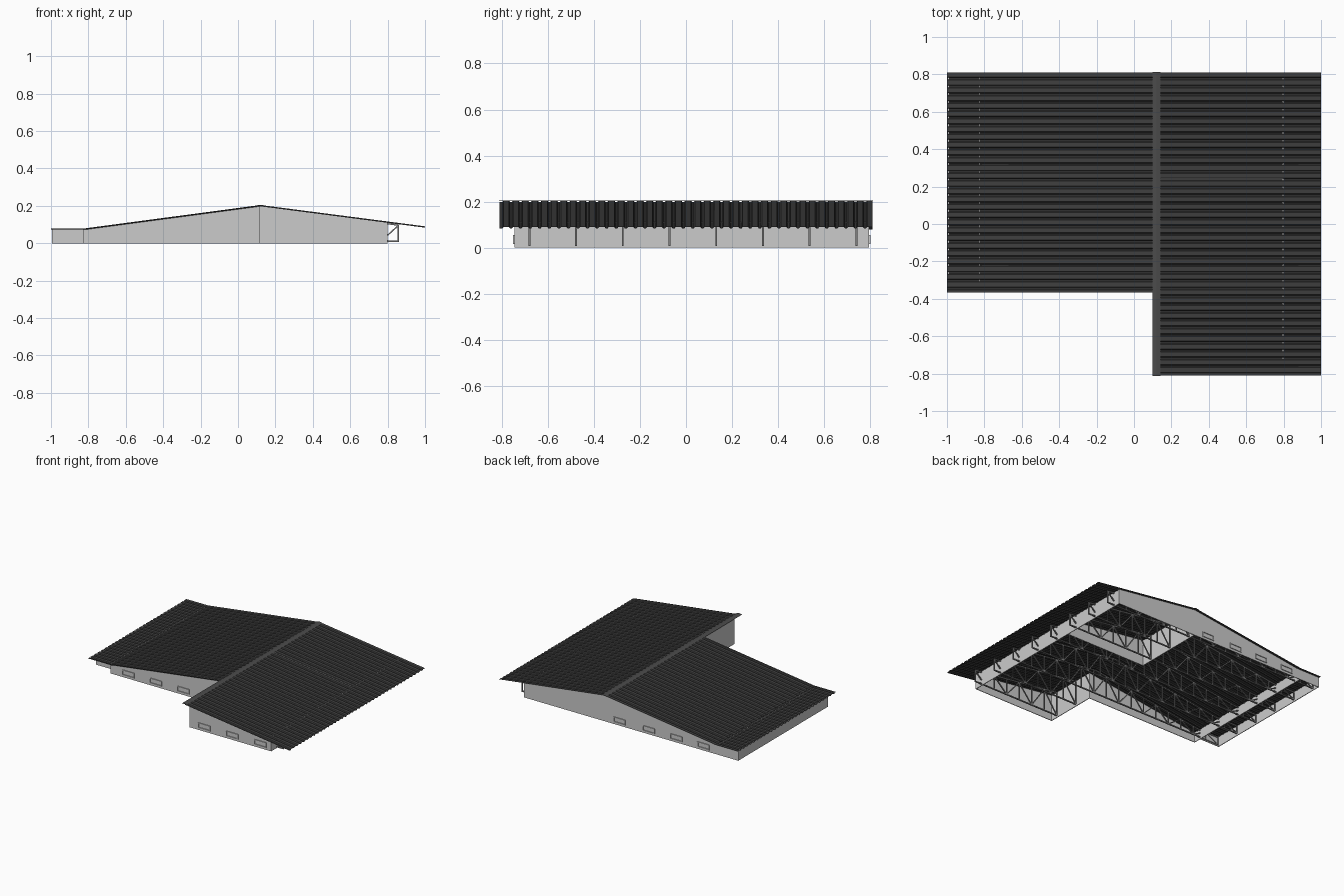
import bpy, bmesh, math
from mathutils import Vector

if "Cube" in bpy.data.objects:
    bpy.data.objects.remove(bpy.data.objects["Cube"])

RIDGE_X, RIDGE_Z = 0.12, 0.204
FOLD_X, FOLD_Z = -0.80, 0.080
EAVE_Z = 0.090


def roof_z(x):
    if x >= RIDGE_X:
        return RIDGE_Z + (x - RIDGE_X) * (EAVE_Z - RIDGE_Z) / (1 - RIDGE_X)
    if x >= FOLD_X:
        return FOLD_Z + (x - FOLD_X) * (RIDGE_Z - FOLD_Z) / (RIDGE_X - FOLD_X)
    return FOLD_Z


def material(name, c):
    m = bpy.data.materials.new(name)
    m.diffuse_color = (c, c, c, 1)
    m.use_nodes = True
    m.node_tree.nodes["Principled BSDF"].inputs["Base Color"].default_value = m.diffuse_color
    return m


dark = material("dark_sheet", 0.05)
cap_mat = material("ridge_grey", 0.07)
steel = material("steel_grey", 0.22)


def finish(name, bm, mat=None):
    bmesh.ops.recalc_face_normals(bm, faces=bm.faces[:])
    me = bpy.data.meshes.new(name)
    bm.to_mesh(me)
    bm.free()
    ob = bpy.data.objects.new(name, me)
    bpy.context.collection.objects.link(ob)
    if mat:
        me.materials.append(mat)
    return ob


def extrude_face(bm, pts, offset):
    f = bm.faces.new([bm.verts.new(p) for p in pts])
    r = bmesh.ops.extrude_face_region(bm, geom=[f])
    vs = [v for v in r["geom"] if isinstance(v, bmesh.types.BMVert)]
    bmesh.ops.translate(bm, verts=vs, vec=offset)
    bm.faces.new  # original face is kept as the back cap


# Corrugated roof sheets
PITCH, DEPTH = 1.62 / 39, 0.006


def sheet(name, x0, x1, y0, y1, lift=0.0):
    bm = bmesh.new()
    prof = []
    y, k = y1, 0
    while y > y0 + 1e-4:
        for dy, d in ((0, 0), (0.024, 0), (0.029, DEPTH), (0.0365, DEPTH)):
            if y - dy >= y0 - 1e-4:
                prof.append((y - dy, d))
        y -= PITCH
    if prof[-1][0] > y0 + 1e-4:
        prof.append((y0, prof[-1][1]))
    rows = [[bm.verts.new((x, py, roof_z(x) + lift - d)) for py, d in prof]
            for x in (x0, x1)]
    for i in range(len(prof) - 1):
        bm.faces.new((rows[0][i], rows[0][i + 1], rows[1][i + 1], rows[1][i]))
    ob = finish(name, bm, dark)
    s = ob.modifiers.new("thickness", "SOLIDIFY")
    s.thickness = 0.001
    s.offset = 0


sheet("right_roof_sheet", RIDGE_X, 1.0, -0.81, 0.81)
sheet("left_roof_sheet", FOLD_X - 0.012, RIDGE_X, -0.367, 0.81)
sheet("low_roof_sheet", -1.0, FOLD_X, -0.367, 0.81, -0.001)

# Folded ridge cap
bm = bmesh.new()
prof = [(0.098, roof_z(0.098) + 0.001), (RIDGE_X, RIDGE_Z + 0.002),
        (0.142, roof_z(0.142) + 0.001), (RIDGE_X, RIDGE_Z - 0.001)]
extrude_face(bm, [(x, -0.812, z) for x, z in prof], (0, 1.624, 0))
finish("ridge_cap", bm, cap_mat)


# Thin walls that follow the roof line
def wall(name, p0, p1, t=0.005):
    bm = bmesh.new()
    a, b = Vector((*p0, 0)), Vector((*p1, 0))
    ts = {0.0, 1.0}
    if abs(b.x - a.x) > 1e-4:
        for bx in (FOLD_X, RIDGE_X):
            u = (bx - a.x) / (b.x - a.x)
            if 0.001 < u < 0.999:
                ts.add(u)
    d = (b - a).normalized()
    n = Vector((-d.y, d.x, 0)) * t      # thickness to the left of the path
    pts = [a, b]
    for u in sorted(ts, reverse=True):
        p = a.lerp(b, u)
        pts.append(Vector((p.x, p.y, roof_z(p.x) - 0.004)))
    extrude_face(bm, pts, n)
    finish(name, bm)


L, R, F, B, W, S = -0.995, 0.80, -0.745, 0.795, -0.34, -0.83
wall("front_wall", (RIDGE_X - 0.005, F), (R, F))
wall("right_wall", (R, F), (R, B))
wall("back_wall", (R, B), (L, B))
wall("left_wall", (L, B), (L, -0.28))
wall("porch_front_wall", (L, -0.28), (S, -0.28))
wall("inner_left_wall", (S, B), (S, W))
wall("wing_front_wall", (S, W), (RIDGE_X, W))
wall("recess_wall", (RIDGE_X - 0.005, W), (RIDGE_X - 0.005, F))
wall("room_side_wall", (RIDGE_X, 0.24), (R, 0.24))
wall("room_end_wall", (RIDGE_X, B), (RIDGE_X, 0.24))


# Steel trusses running along x
def bar(bm, y, p, q, w=0.008):
    a, b = Vector((p[0], y, p[1])), Vector((q[0], y, q[1]))
    d = (b - a).normalized()
    n = d.cross(Vector((0, 1, 0))) * w / 2
    o = Vector((0, w / 2, 0))
    extrude_face(bm, [a - n - o, b - n - o, b + n - o, a + n - o], o * 2)


def truss(name, y, x0):
    bm = bmesh.new()
    zb = 0.012

    def top(x):
        return roof_z(x) - 0.011
    count = max(2, round((R - x0) / 0.112))
    xs = [R - (R - x0) * i / count for i in range(count + 1)]
    # chords
    knots = [0.86] + [k for k in (RIDGE_X, FOLD_X) if k > x0 + 0.01] + [x0]
    for a, b in zip(knots, knots[1:]):
        bar(bm, y, (a, top(a)), (b, top(b)))
    bar(bm, y, (0.86, zb), (x0, zb))
    # web
    for i, (a, b) in enumerate(zip(xs, xs[1:])):
        za, zc = (top(a), zb) if i % 2 else (zb, top(b))
        bar(bm, y, (a, za), (b, zc), 0.007)
        bar(bm, y, (b, zb), (b, top(b)), 0.007)
    # outer stub beyond the wall
    bar(bm, y, (0.856, 0.008), (0.856, top(0.856)))
    bar(bm, y, (0.80, 0.043), (0.856, 0.094), 0.007)
    finish(name, bm, steel)


for i in range(8):
    y = -0.68 + i * 0.2028
    truss("truss_%d" % (i + 1), y, RIDGE_X + 0.005 if i < 2 else -0.985)


# Raised rounded window frames on the front and back walls
def window(name, x, y, side, w=0.095):
    bm = bmesh.new()

    def box(cx, cz, sx, sz, depth):
        y1 = y + side * depth
        extrude_face(bm, [(cx - sx, y, cz - sz), (cx + sx, y, cz - sz),
                          (cx + sx, y, cz + sz), (cx - sx, y, cz + sz)],
                     (0, y1 - y, 0))
    for s in (-1, 1):
        box(x + s * w / 2, 0.036, 0.003, 0.019, 0.006)
        box(x, 0.036 + s * 0.017, w / 2, 0.003, 0.006)
    finish(name, bm)


for i, x in enumerate((0.0, -0.245, -0.475, -0.705)):
    window("back_window_%d" % (i + 1), x, B, 1)
for i, x in enumerate((-0.68, -0.45, -0.22)):
    window("wing_window_%d" % (i + 1), x, W, -1)
for i, x in enumerate((0.24, 0.475, 0.71)):
    window("front_window_%d" % (i + 1), x, F, -1)
